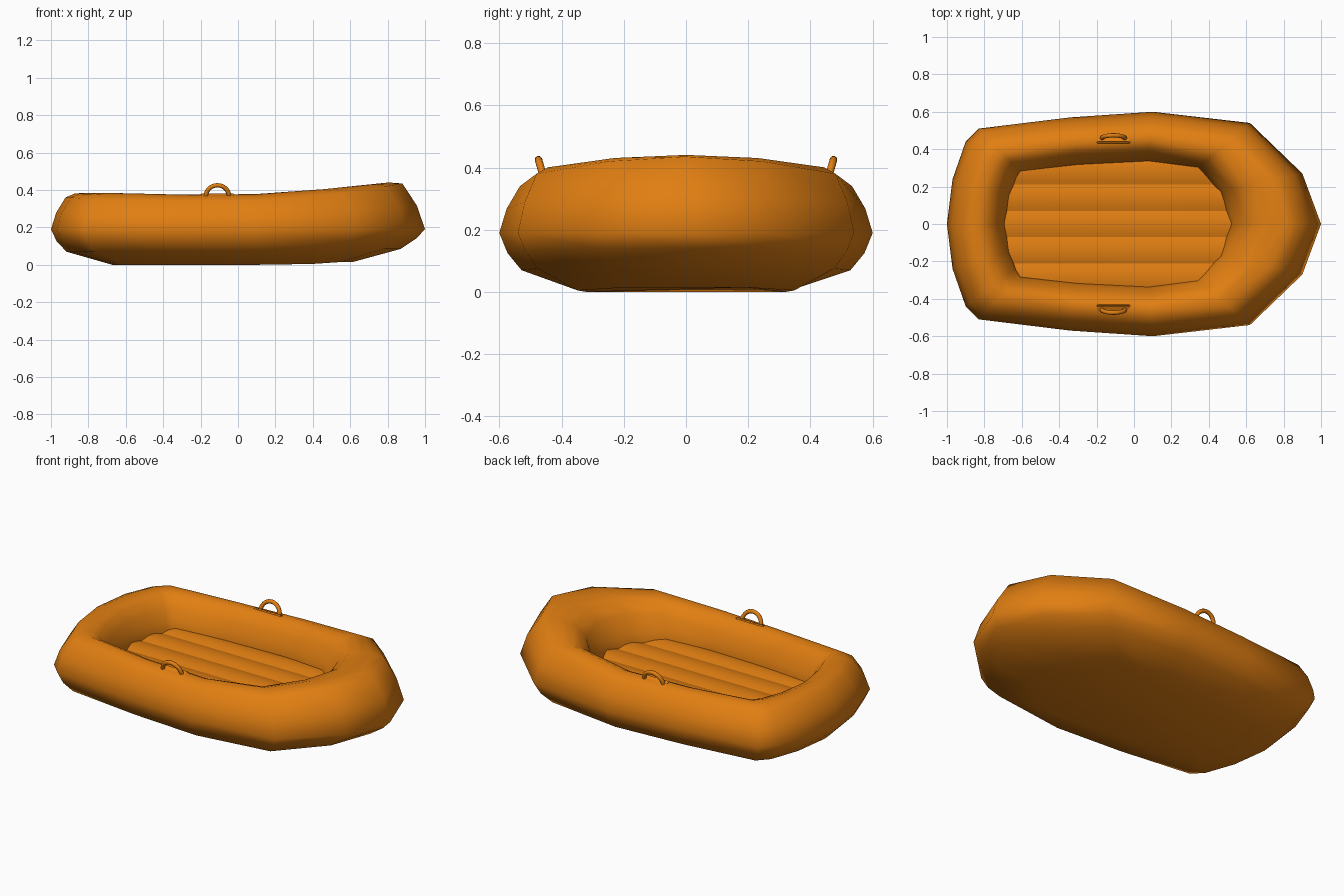
import bpy, bmesh, math
from mathutils import Matrix, Vector

cube = bpy.data.objects.get("Cube")
if cube:
    bpy.data.objects.remove(cube, do_unlink=True)

rubber = bpy.data.materials.new("orange_rubber")
rubber.use_nodes = True
colour = (0.75, 0.21, 0.006, 1)
rubber.diffuse_color = colour
rubber.node_tree.nodes["Principled BSDF"].inputs["Base Color"].default_value = colour


def finish(bm, name, angle=180):
    """Turn a bmesh into a smooth shaded object."""
    bmesh.ops.recalc_face_normals(bm, faces=bm.faces)
    mesh = bpy.data.meshes.new(name)
    bm.to_mesh(mesh)
    bm.free()
    mesh.materials.append(rubber)
    obj = bpy.data.objects.new(name, mesh)
    bpy.context.collection.objects.link(obj)
    bpy.ops.object.select_all(action='DESELECT')
    obj.select_set(True)
    bpy.context.view_layer.objects.active = obj
    if angle == 180:
        bpy.ops.object.shade_smooth()
    else:
        bpy.ops.object.shade_smooth_by_angle(angle=math.radians(angle))
    return obj


# Half outline, stern to bow: outer x, y, inner x, y, shoulder z, crest z, keel lift
stations = [
    (-1.00, 0.00, -0.69, 0.00, 0.36, 0.385, 0),
    (-0.97, 0.24, -0.665, 0.15, 0.36, 0.385, 0),
    (-0.90, 0.44, -0.63, 0.24, 0.355, 0.385, 0),
    (-0.83, 0.51, -0.605, 0.28, 0.35, 0.385, 0),
    (-0.34, 0.57, -0.30, 0.315, 0.34, 0.376, 0),
    (0.10, 0.60, 0.08, 0.335, 0.34, 0.378, 0),
    (0.62, 0.54, 0.34, 0.30, 0.38, 0.405, 0.005),
    (0.90, 0.27, 0.46, 0.17, 0.42, 0.425, 0.015),
    (1.00, 0.00, 0.515, 0.00, 0.435, 0.43, 0.015),
]


def section(s):
    """Tube cross-section at a station, from keel over the crest to the floor."""
    ox, oy, ix, iy, shoulder, crest, lift = s
    keel = 1.06 if ox < 0.5 else 0.8
    steps = [(keel, lift), (0.27, 0.07 + lift), (0.1, 0.125 + lift), (0, 0.19),
             (0.09, 0.19 + 0.52 * (shoulder - 0.19)), (0.25, shoulder),
             (0.4, (shoulder + crest) / 2 + 0.008), (0.56, crest),
             (0.72, crest - 0.02), (0.85, crest - 0.075), (0.95, 0.25),
             (1.0, 0.19), (0.97, 0.1)]
    return [Vector((ox + (ix - ox) * t, oy + (iy - oy) * t, z)) for t, z in steps]


# Hull tube with closed bottom
bm = bmesh.new()
mirrored = [(a, -b, c, -d, e, f, g) for a, b, c, d, e, f, g in stations[-2:0:-1]]
loops = [[bm.verts.new(p) for p in section(s)] for s in stations + mirrored]
for i, loop in enumerate(loops):
    after = loops[(i + 1) % len(loops)]
    for k in range(len(loop) - 1):
        bm.faces.new((loop[k], loop[k + 1], after[k + 1], after[k]))
bm.faces.new([loop[0] for loop in loops])
finish(bm, "inflated_hull")


def floor_end(y, side):
    """Floor end along x at a given y, slightly inside the tube."""
    pts = [(s[3], s[2]) for s in stations]
    pts = pts[:4] if side < 0 else pts[:4:-1]
    y = abs(y)
    for (y0, x0), (y1, x1) in zip(pts, pts[1:]):
        if y <= y1:
            return x0 + (x1 - x0) * (y - y0) / (y1 - y0) + side * 0.03
    return pts[-1][1] + side * 0.03


# Floor of softly rounded lengthwise slats
slats, width = 5, 0.14
for n in range(slats):
    bm = bmesh.new()
    rows = []
    for k in range(7):
        u = k / 3 - 1
        y = (n - (slats - 1) / 2 + u / 2) * width
        z = 0.195 + 0.012 * (1 - u * u)
        rows.append([bm.verts.new((floor_end(y, side), y, z)) for side in (-1, 1)])
    for a, b in zip(rows, rows[1:]):
        bm.faces.new((a[0], a[1], b[1], b[0]))
    finish(bm, "floor_slat")


# Grab handles: tilted arch on a thin pad
def handle(side, name):
    place = Matrix.Translation((-0.11, side * 0.457, 0.366))
    bm = bmesh.new()
    bmesh.ops.create_cube(bm, size=1, matrix=Matrix.Diagonal((0.18, 0.055, 0.014, 1)))
    bmesh.ops.bevel(bm, geom=bm.edges[:], offset=0.005, segments=2, affect='EDGES')
    bm.transform(place @ Matrix.Rotation(-side * math.radians(26), 4, 'X'))
    finish(bm, name + "_pad", 40)

    bm = bmesh.new()
    rings = []
    for i in range(15):
        a = math.pi * i / 14
        ring = []
        for j in range(8):
            b = math.tau * j / 8
            r = 0.062 + 0.012 * math.cos(b)
            ring.append(bm.verts.new((r * math.cos(a), 0.012 * math.sin(b), r * math.sin(a))))
        rings.append(ring)
    for p, q in zip(rings, rings[1:]):
        for j in range(8):
            bm.faces.new((p[j], p[j - 1], q[j - 1], q[j]))
    bm.transform(place @ Matrix.Rotation(-side * math.radians(16), 4, 'X'))
    finish(bm, name + "_arch")


handle(1, "back_handle")
handle(-1, "front_handle")
